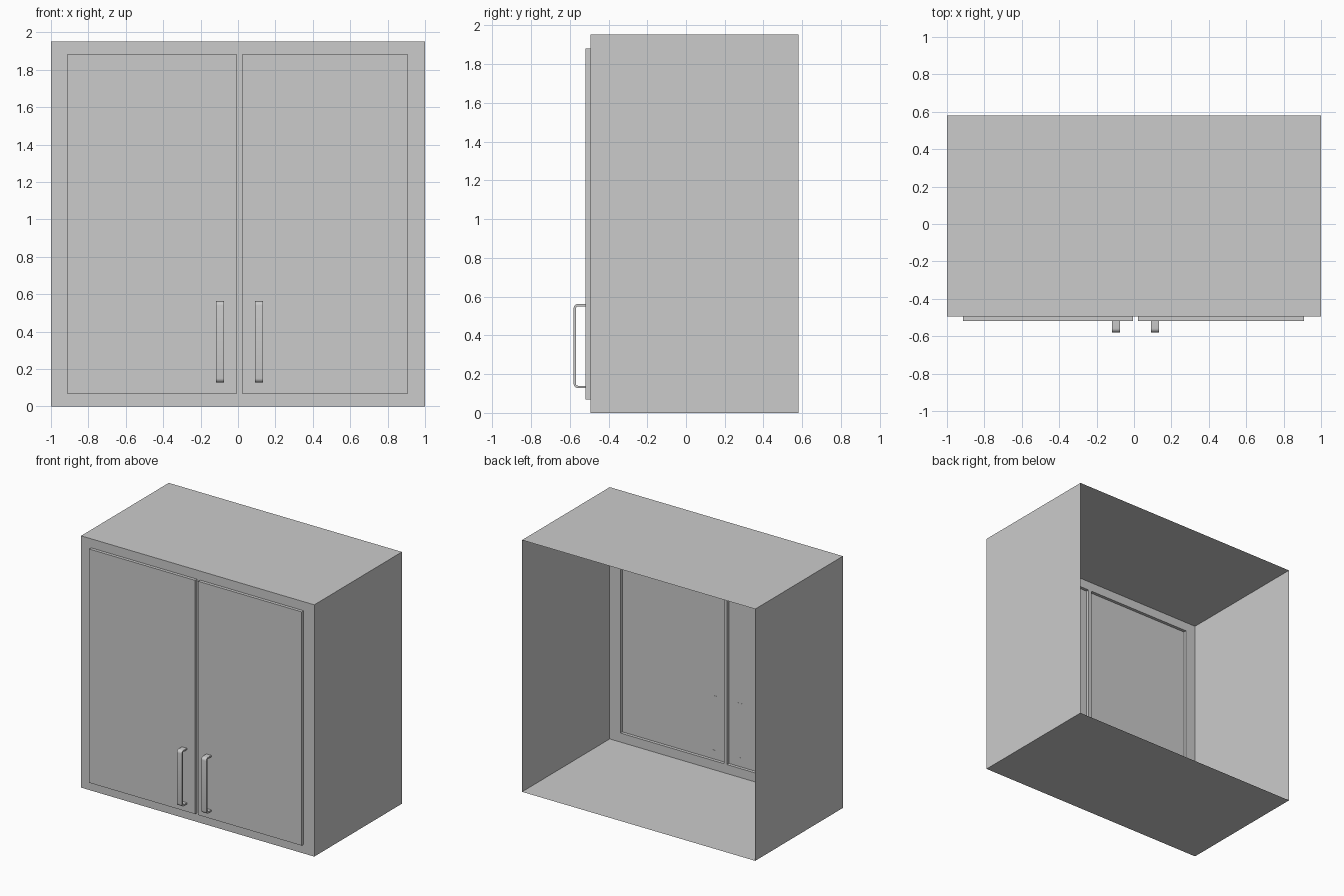
import bpy, bmesh, math

if "Cube" in bpy.data.objects:
    bpy.data.objects.remove(bpy.data.objects["Cube"])

H, FRONT, BACK, DOOR = 1.952, -0.494, 0.58, -0.518
Z0, Z1 = 0.07, 1.882
DOORS = {"left": (-0.914, -0.005), "right": (0.021, 0.909)}
HANDLES = {"left": (-0.118, -0.075), "right": (0.091, 0.134)}


def finish(bm, name):
    bmesh.ops.recalc_face_normals(bm, faces=bm.faces)
    me = bpy.data.meshes.new(name)
    bm.to_mesh(me)
    bm.free()
    ob = bpy.data.objects.new(name, me)
    bpy.context.collection.objects.link(ob)
    return ob


# Carcass: face frame with two door openings, rim pulled back into open-backed sides
def carcass():
    bm = bmesh.new()
    xs = [-1, *DOORS["left"], *DOORS["right"], 1]
    zs = [0, Z0, Z1, H]
    grid = [[bm.verts.new((x, FRONT, z)) for z in zs] for x in xs]
    for i in range(5):
        for j in range(3):
            if j == 1 and i in (1, 3):
                continue
            bm.faces.new((grid[i][j], grid[i + 1][j], grid[i + 1][j + 1], grid[i][j + 1]))

    def on_rim(e):
        a, b = (v.co for v in e.verts)
        return (abs(a.x) == 1 and a.x == b.x) or (a.z == b.z and (a.z == 0 or a.z > Z1 + 0.01))

    rim = [e for e in bm.edges if e.is_boundary and on_rim(e)]
    new = bmesh.ops.extrude_edge_only(bm, edges=rim)["geom"]
    for v in new:
        if isinstance(v, bmesh.types.BMVert):
            v.co.y = BACK
    finish(bm, "cabinet_carcass")


# Door: shallow raised panel, hollow from behind
def door(name, x0, x1):
    bm = bmesh.new()
    corners = [(x0, Z0), (x1, Z0), (x1, Z1), (x0, Z1)]
    front = [bm.verts.new((x, DOOR, z)) for x, z in corners]
    back = [bm.verts.new((x, FRONT, z)) for x, z in corners]
    bm.faces.new(front)
    for i in range(4):
        k = (i + 1) % 4
        bm.faces.new((front[i], back[i], back[k], front[k]))
    finish(bm, name)


# Handle: flat bar bent into a U with rounded corners
def handle(name, x0, x1, z0=0.128, z1=0.562, out=-0.58, r=0.022, t=0.012):
    root = DOOR + 0.001
    path = [((root, z0), (root, z0 + t))]
    for cz, start in ((z0 + r, 270), (z1 - r, 180)):
        for s in range(6):
            a = math.radians(start - s * 18)
            c, d = math.cos(a), math.sin(a)
            path.append(tuple((out + r + q * c, cz + q * d) for q in (r, r - t)))
    path.append(((root, z1), (root, z1 - t)))
    bm = bmesh.new()
    rings = []
    for (oy, oz), (iy, iz) in path:
        rings.append([bm.verts.new(p) for p in
                      ((x0, oy, oz), (x1, oy, oz), (x1, iy, iz), (x0, iy, iz))])
    for a, b in zip(rings, rings[1:]):
        for i in range(4):
            k = (i + 1) % 4
            bm.faces.new((a[i], a[k], b[k], b[i]))
    bm.faces.new(rings[0])
    bm.faces.new(rings[-1])
    ob = finish(bm, name)
    bpy.ops.object.select_all(action='DESELECT')
    ob.select_set(True)
    bpy.context.view_layer.objects.active = ob
    bpy.ops.object.shade_smooth_by_angle(angle=math.radians(30))


carcass()
for side in ("left", "right"):
    door(side + "_door", *DOORS[side])
    handle(side + "_handle", *HANDLES[side])
